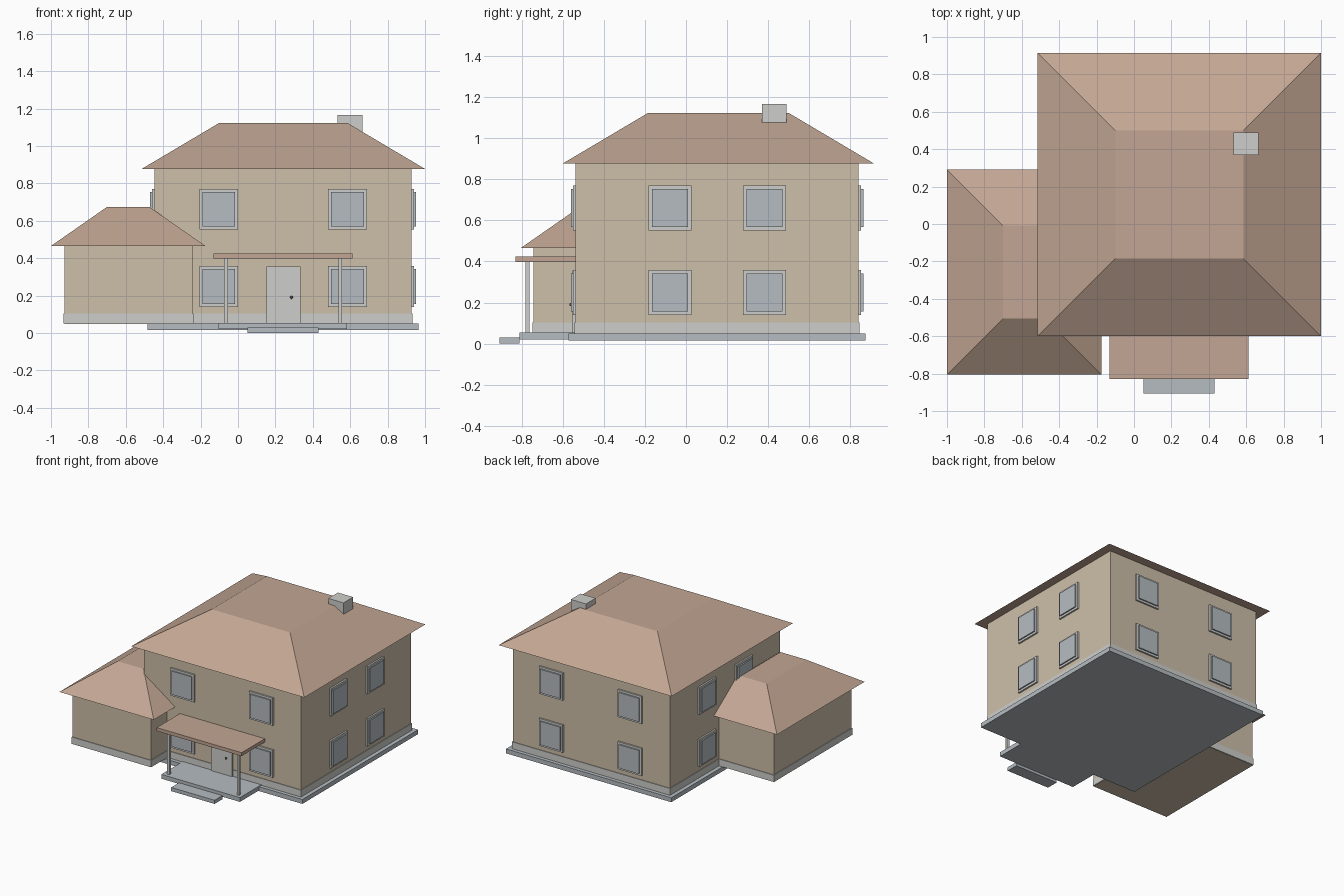
import bpy, bmesh
from mathutils import Matrix, Vector

cube = bpy.data.objects.get("Cube")
if cube:
    bpy.data.objects.remove(cube, do_unlink=True)


def srgb(r, g, b):
    return tuple(((c / 255 + 0.055) / 1.055) ** 2.4 for c in (r, g, b)) + (1.0,)


def material(name, colour):
    mat = bpy.data.materials.new(name)
    mat.use_nodes = True
    mat.diffuse_color = colour
    bsdf = mat.node_tree.nodes["Principled BSDF"]
    bsdf.inputs["Base Color"].default_value = colour
    bsdf.inputs["Roughness"].default_value = 0.8
    return mat


WALL = material("beige wall", srgb(206, 191, 169))
ROOF = material("terracotta roof", srgb(194, 166, 147))
TRIM = material("light grey trim", srgb(206, 207, 203))
STONE = material("blue grey", srgb(181, 188, 193))
DARK = material("dark metal", srgb(85, 82, 80))


def finish(bm, name, mat):
    bmesh.ops.recalc_face_normals(bm, faces=bm.faces)
    mesh = bpy.data.meshes.new(name)
    bm.to_mesh(mesh)
    bm.free()
    mesh.materials.append(mat)
    obj = bpy.data.objects.new(name, mesh)
    bpy.context.collection.objects.link(obj)
    return obj


def box(name, x, y, z, mat):
    """Box from (min, max) pairs along each axis."""
    lo, hi = Vector((x[0], y[0], z[0])), Vector((x[1], y[1], z[1]))
    bm = bmesh.new()
    bmesh.ops.create_cube(bm, size=1, matrix=Matrix.Translation((lo + hi) / 2)
                          @ Matrix.Diagonal((*(hi - lo), 1)))
    return finish(bm, name, mat)


def hip_roof(name, x, y, z, inset):
    """Hipped roof with a flat top, closed underneath."""
    bm = bmesh.new()
    rings = []
    for height, d in zip(z, (0, inset)):
        corners = [(x[0] + d, y[0] + d), (x[1] - d, y[0] + d),
                   (x[1] - d, y[1] - d), (x[0] + d, y[1] - d)]
        rings.append([bm.verts.new((*c, height)) for c in corners])
    low, high = rings
    bm.faces.new(low[::-1])
    bm.faces.new(high)
    for i in range(4):
        j = (i + 1) % 4
        bm.faces.new((low[i], low[j], high[j], high[i]))
    return finish(bm, name, ROOF)


def grow(span, d):
    return (span[0] - d, span[1] + d)


# Main house
hx, hy = (-0.447, 0.928), (-0.538, 0.84)
box("foundation", grow(hx, 0.036), grow(hy, 0.034), (0.015, 0.05), STONE)
box("house_walls", hx, hy, (0.049, 0.88), WALL)
box("house_plinth", grow(hx, 0.005), grow(hy, 0.005), (0.05, 0.104), TRIM)
hip_roof("house_roof", (-0.515, 1.0), (-0.6, 0.915), (0.877, 1.123), 0.415)
box("chimney", (0.532, 0.665), (0.37, 0.49), (1.0, 1.166), TRIM)

# Side wing
wx, wy = (-0.928, -0.243), (-0.742, 0.228)
box("wing_walls", wx, wy, (0.048, 0.467), WALL)
box("wing_plinth", grow(wx, 0.005), grow(wy, 0.005), (0.05, 0.104), TRIM)
hip_roof("wing_roof", (-1.0, -0.174), (-0.805, 0.291), (0.465, 0.674), 0.3)

# Windows: a frame with a raised pane, two columns and two floors per wall
for z in (0.249, 0.661):
    floor = "lower" if z < 0.5 else "upper"
    for part, half, out, mat in (("frame", 0.104, 0.013, TRIM),
                                 ("pane", 0.088, 0.023, STONE)):
        zs = (z - half - 0.005, z + half + 0.005)
        for n, c in enumerate((-0.103, 0.586)):
            span = (c - half, c + half)
            label = f"{floor}_window_{part}_{n + 1}"
            box("front_" + label, span, (hy[0] - out, hy[0] + 0.01), zs, mat)
            box("back_" + label, span, (hy[1] - 0.01, hy[1] + out), zs, mat)
        for n, c in enumerate((-0.078, 0.382)):
            span = (c - half, c + half)
            label = f"{floor}_window_{part}_{n + 1}"
            box("right_" + label, (hx[0] - out, hx[0] + 0.01), span, zs, mat)
            box("left_" + label, (hx[1] - 0.01, hx[1] + out), span, zs, mat)

# Porch with canopy, posts and step
box("porch_slab", (-0.104, 0.584), (-0.81, -0.535), (0.02, 0.054), STONE)
box("porch_step", (0.05, 0.43), (-0.907, -0.81), (0.0, 0.029), STONE)
box("porch_canopy", (-0.132, 0.612), (-0.829, -0.53), (0.397, 0.424), ROOF)
for side, x in (("right", -0.064), ("left", 0.547)):
    box(side + "_porch_post", grow((x, x), 0.01), (-0.782, -0.762), (0.05, 0.4), TRIM)

# Door and knob
box("front_door", (0.152, 0.335), (-0.552, -0.53), (0.05, 0.356), TRIM)
bm = bmesh.new()
bmesh.ops.create_uvsphere(bm, u_segments=12, v_segments=8, radius=0.008,
                          matrix=Matrix.Translation((0.286, -0.56, 0.19)))
knob = finish(bm, "door_knob", DARK)
for face in knob.data.polygons:
    face.use_smooth = True
